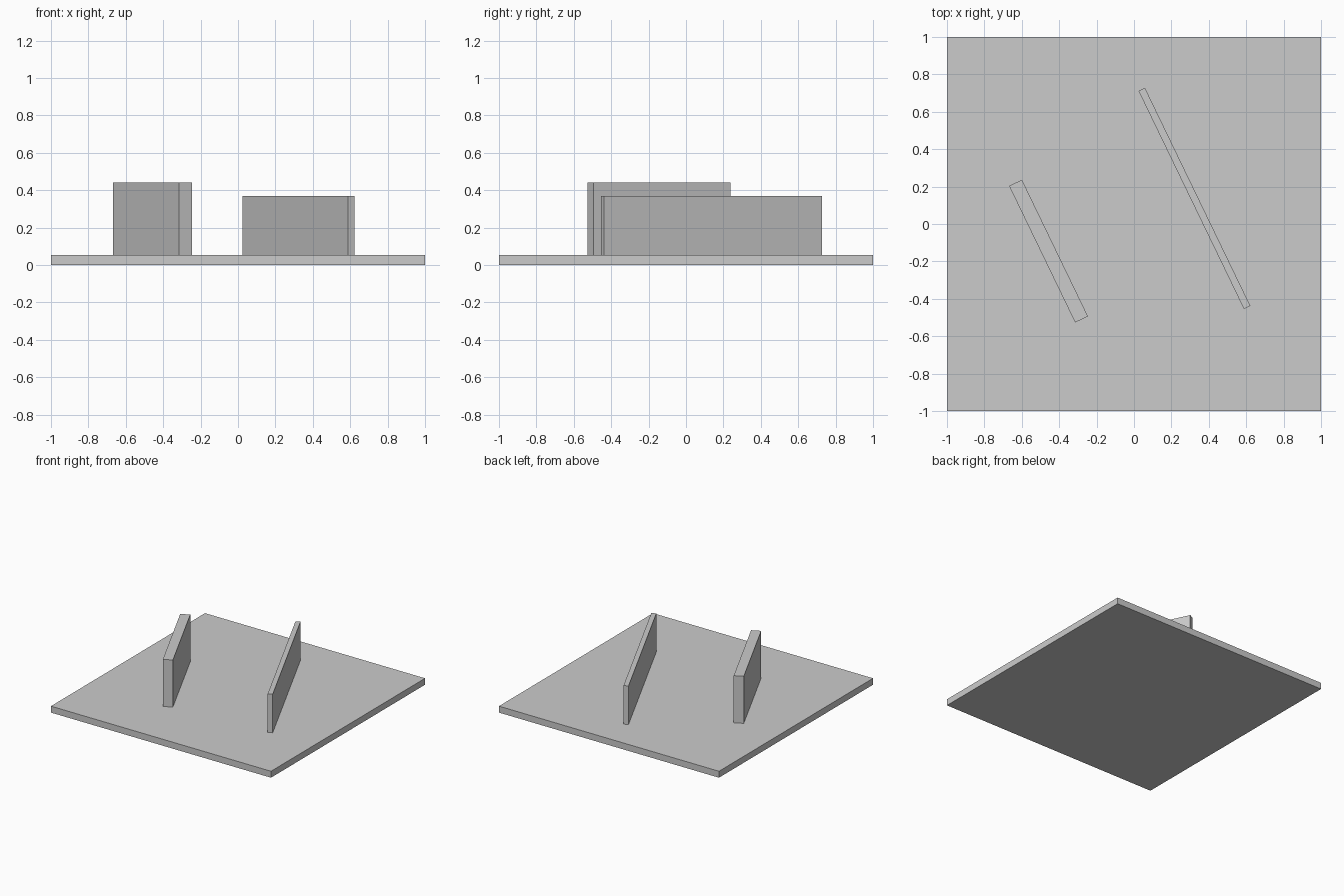
import bpy
from math import radians

cube = bpy.data.objects.get("Cube")
if cube:
    bpy.data.objects.remove(cube, do_unlink=True)

grey = bpy.data.materials.new("plain_grey")
grey.use_nodes = True
colour = (0.6, 0.6, 0.6, 1)
grey.diffuse_color = colour
grey.node_tree.nodes["Principled BSDF"].inputs["Base Color"].default_value = colour


def block(name, x, y, size, bottom, top, turn=0):
    """Upright box between two heights, turned about z."""
    bpy.ops.mesh.primitive_cube_add(size=1, location=(x, y, (bottom + top) / 2),
                                    rotation=(0, 0, radians(turn)))
    obj = bpy.context.object
    obj.name = name
    obj.scale = (size[0], size[1], top - bottom)
    bpy.ops.object.transform_apply(location=False, rotation=False, scale=True)
    obj.data.materials.append(grey)
    return obj


BASE_TOP = 0.053
WALL_TURN = 25.8

# Square ground slab
block("base_slab", 0, 0, (2, 2), 0, BASE_TOP)

# Two parallel walls standing on the slab
block("short_thick_wall", -0.457, -0.145, (0.076, 0.811), BASE_TOP, 0.44, WALL_TURN)
block("long_thin_wall", 0.323, 0.137, (0.038, 1.295), BASE_TOP, 0.37, WALL_TURN)
